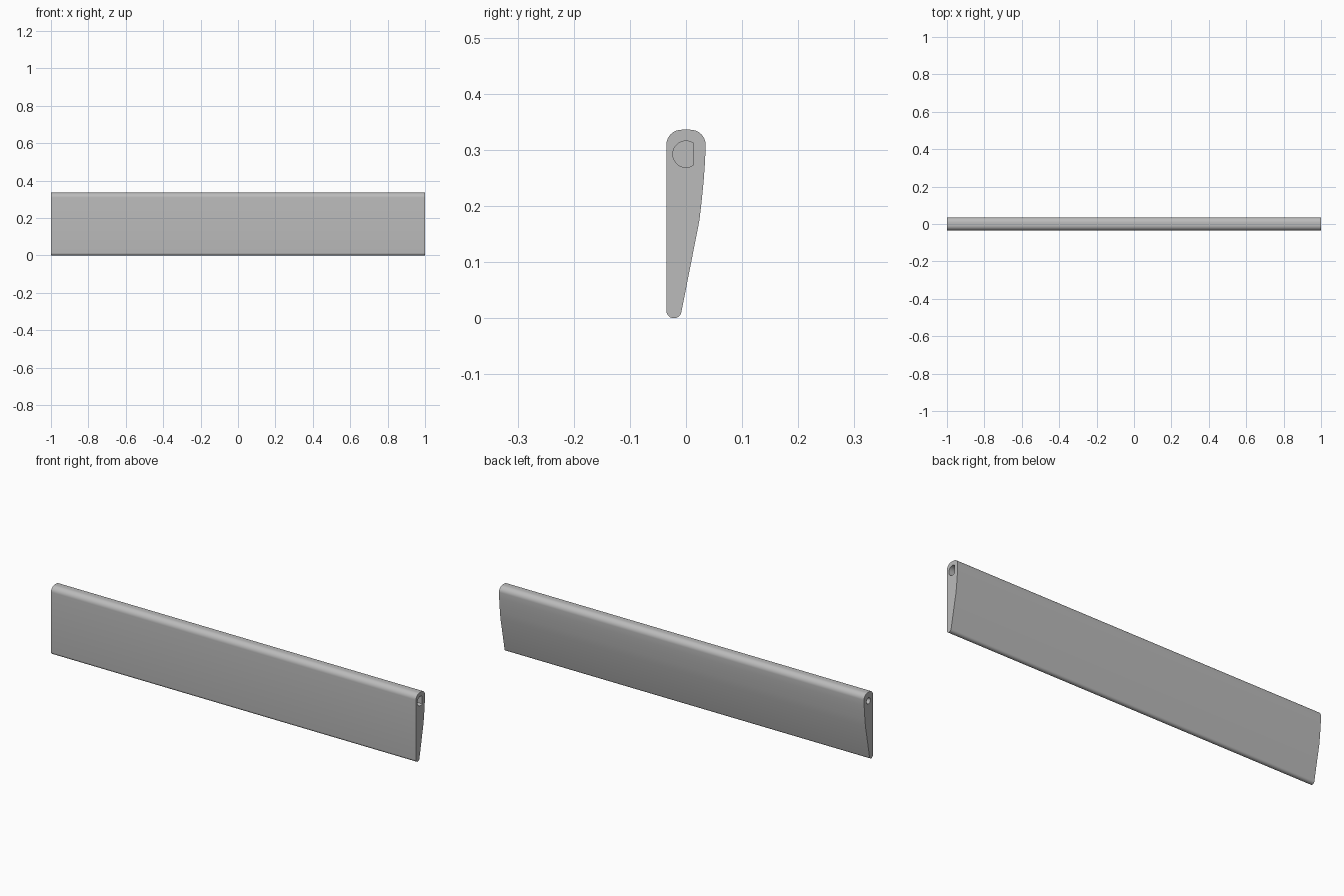
import bpy, bmesh
from math import sin, cos, radians, acos, degrees

if "Cube" in bpy.data.objects:
    bpy.data.objects.remove(bpy.data.objects["Cube"])

grey = bpy.data.materials.new("plain grey")
grey.use_nodes = True
grey.diffuse_color = (0.5, 0.5, 0.5, 1)
grey.node_tree.nodes["Principled BSDF"].inputs["Base Color"].default_value = (0.5, 0.5, 0.5, 1)


def arc(cy, cz, r, start, end, steps):
    """Points (y, z) along a circular arc, angles in degrees."""
    angles = [radians(start + (end - start) * i / steps) for i in range(steps + 1)]
    return [(cy + r * cos(a), cz + r * sin(a)) for a in angles]


def extrude(name, outline, x0, x1):
    """Solid with a (y, z) outline running along x."""
    bm = bmesh.new()
    a = [bm.verts.new((x0, y, z)) for y, z in outline]
    b = [bm.verts.new((x1, y, z)) for y, z in outline]
    bm.faces.new(a)
    bm.faces.new(b[::-1])
    for i in range(len(a)):
        j = (i + 1) % len(a)
        bm.faces.new((a[i], b[i], b[j], a[j]))
    bmesh.ops.recalc_face_normals(bm, faces=bm.faces)
    mesh = bpy.data.meshes.new(name)
    bm.to_mesh(mesh)
    bm.free()
    mesh.materials.append(grey)
    obj = bpy.data.objects.new(name, mesh)
    bpy.context.collection.objects.link(obj)
    return obj


# Tapered blade: flat front, rounded top and bottom, gently bowed back
outline = arc(0.008, 0.309, 0.027, 0, 90, 10)
outline += arc(-0.008, 0.309, 0.027, 90, 180, 10)
outline += arc(-0.0215, 0.0135, 0.0135, 180, 350, 14)
bow = [(0.024, 0.175), (0.028, 0.21), (0.0315, 0.245), (0.034, 0.28)]
blade = extrude("blade", outline + bow, -1, 1)

# Blind pivot sockets: D-shaped at one end, smaller and round at the other
half = degrees(acos(0.013 / 0.0235))
d_shape = arc(0, 0.2925, 0.0235, half, 360 - half, 32)
round_shape = arc(0, 0.2925, 0.015, 0, 345, 23)
cutters = [extrude("d_socket_cutter", d_shape, 0.9, 1.1),
           extrude("round_socket_cutter", round_shape, -1.1, -0.9)]
for cutter in cutters:
    cutter.hide_render = True
    cutter.hide_set(True)
    mod = blade.modifiers.new(cutter.name, "BOOLEAN")
    mod.operation = "DIFFERENCE"
    mod.solver = "EXACT"
    mod.object = cutter

# Smooth curves with crisp end edges
bpy.ops.object.select_all(action="DESELECT")
blade.select_set(True)
bpy.context.view_layer.objects.active = blade
bpy.ops.object.shade_smooth_by_angle(angle=radians(30))
